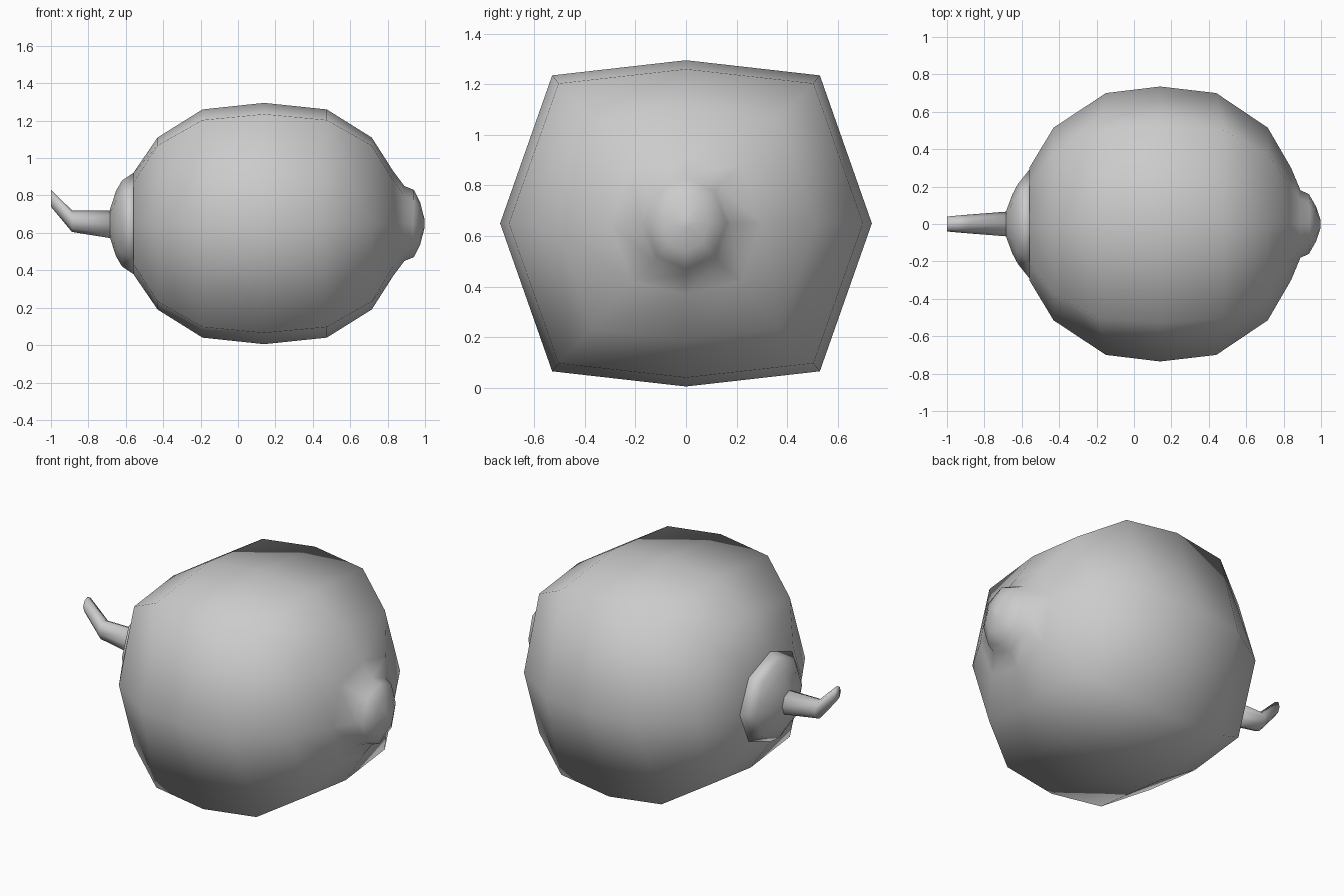
import bpy, bmesh
from math import sin, cos, pi

if "Cube" in bpy.data.objects:
    bpy.data.objects.remove(bpy.data.objects["Cube"])

ZC = 0.65  # height of the long axis


def loft(name, rings, cap_start=True, cap_end=True):
    """Skin a list of closed 8-point rings into one smooth object."""
    bm = bmesh.new()
    loops = [[bm.verts.new(p) for p in ring] for ring in rings]
    for a, b in zip(loops, loops[1:]):
        for i in range(8):
            j = (i + 1) % 8
            bm.faces.new((a[i], a[j], b[j], b[i]))
    for use, ring in ((cap_start, loops[0]), (cap_end, loops[-1])):
        if use:
            bm.faces.new(ring)
    bmesh.ops.recalc_face_normals(bm, faces=bm.faces)
    me = bpy.data.meshes.new(name)
    bm.to_mesh(me)
    bm.free()
    ob = bpy.data.objects.new(name, me)
    bpy.context.collection.objects.link(ob)
    for p in me.polygons:
        p.use_smooth = True
    return ob


def body_ring(xz, rz, xy, ry, ky=0.72, kz=0.907):
    """Squarish octagon: top/bottom points at xz, side points at xy."""
    return [(xy, ry, ZC), (xz, ky * ry, ZC + kz * rz), (xz, 0, ZC + rz),
            (xz, -ky * ry, ZC + kz * rz), (xy, -ry, ZC),
            (xz, -ky * ry, ZC - kz * rz), (xz, 0, ZC - rz),
            (xz, ky * ry, ZC - kz * rz)]


def round_ring(x, z, ry, rz, lean=0.0):
    """Regular octagon across x, leaning along x with height."""
    return [(x + lean * sin(i * pi / 4), ry * cos(i * pi / 4),
             z + rz * sin(i * pi / 4)) for i in range(8)]


# fruit body with the nub at the right end
loft("fruit_body", [
    body_ring(-0.56, 0.27, -0.56, 0.30, 0.72, 0.80),
    body_ring(-0.43, 0.46, -0.43, 0.515),
    body_ring(-0.19, 0.61, -0.15, 0.70),
    body_ring(0.14, 0.645, 0.14, 0.735),
    body_ring(0.475, 0.61, 0.44, 0.70),
    body_ring(0.715, 0.46, 0.715, 0.515),
    body_ring(0.83, 0.28, 0.84, 0.30, 0.72, 0.82),
    body_ring(0.89, 0.20, 0.89, 0.18, 0.72, 0.75),
    body_ring(0.94, 0.18, 0.935, 0.16, 0.71, 0.71),
    body_ring(0.975, 0.11, 0.975, 0.09, 0.71, 0.71),
    body_ring(0.998, 0.02, 0.998, 0.02, 0.71, 0.71),
])

# collar that closes the left end around the stem
loft("stem_collar", [
    round_ring(-0.56, ZC, 0.29, 0.27),
    round_ring(-0.62, ZC, 0.215, 0.23),
    round_ring(-0.652, ZC, 0.155, 0.175),
    round_ring(-0.685, ZC, 0.065, 0.075),
])

# bent stem
loft("stem", [
    round_ring(-0.67, 0.645, 0.067, 0.075),
    round_ring(-0.888, 0.663, 0.05, 0.058),
    round_ring(-1.0, 0.785, 0.04, 0.045),
])
